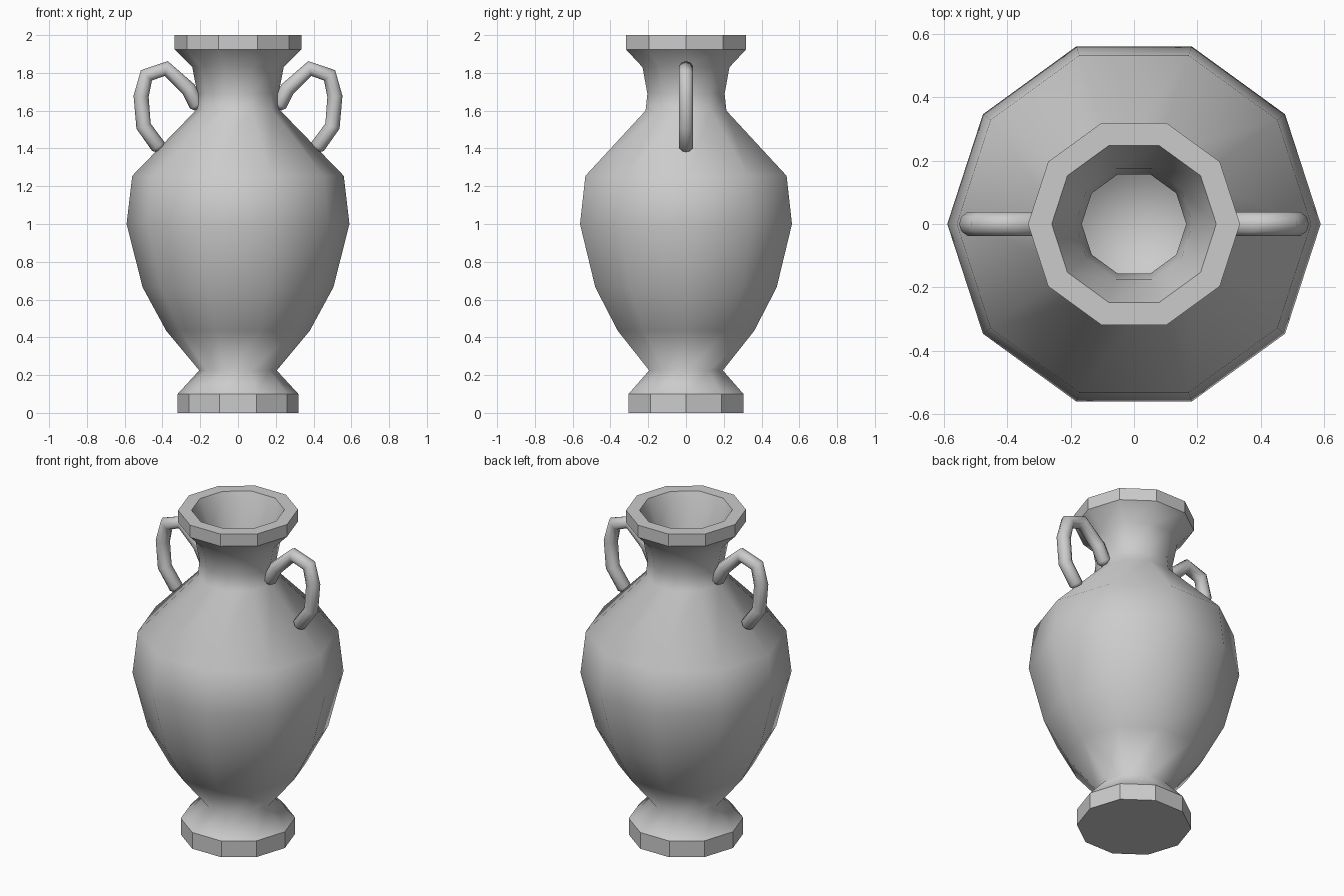
import bpy, bmesh, math
from mathutils import Vector

if "Cube" in bpy.data.objects:
    bpy.data.objects.remove(bpy.data.objects["Cube"])

SIDES = 10

clay = bpy.data.materials.new("grey clay")
clay.use_nodes = True
clay.diffuse_color = (0.6, 0.6, 0.6, 1)
clay.node_tree.nodes["Principled BSDF"].inputs["Base Color"].default_value = (0.6, 0.6, 0.6, 1)


def finish(name, bm):
    bmesh.ops.recalc_face_normals(bm, faces=bm.faces)
    mesh = bpy.data.meshes.new(name)
    bm.to_mesh(mesh)
    bm.free()
    mesh.materials.append(clay)
    obj = bpy.data.objects.new(name, mesh)
    bpy.context.collection.objects.link(obj)
    return obj


def bridge(bm, a, b):
    n = len(a)
    return [bm.faces.new((a[i], a[(i + 1) % n], b[(i + 1) % n], b[i])) for i in range(n)]


def vase(name, profile, sharp):
    """Revolve a (radius, height) profile; rings listed in sharp keep a hard edge."""
    bm = bmesh.new()
    rings = []
    for r, z in profile:
        angles = [math.tau * i / SIDES for i in range(SIDES)]
        rings.append([bm.verts.new((r * math.cos(a), r * math.sin(a), z)) for a in angles])
    for a, b in zip(rings, rings[1:]):
        for f in bridge(bm, a, b):
            f.smooth = True
    # underside and inner floor
    bm.faces.new(rings[0])
    floor = bm.verts.new((0, 0, profile[-1][1] - 0.02))
    for i in range(SIDES):
        bm.faces.new((rings[-1][i], rings[-1][(i + 1) % SIDES], floor)).smooth = True
    for k in sharp:
        for i in range(SIDES):
            bm.edges.get((rings[k][i], rings[k][(i + 1) % SIDES])).smooth = False
    # upright bands of the foot and the lip are faceted
    for f in bm.faces:
        heights = [v.co.z for v in f.verts]
        outer = min(v.co.xy.length for v in f.verts) > 0.3
        if outer and (max(heights) < 0.11 or min(heights) > 1.92):
            f.smooth = False
    return finish(name, bm)


def handle(name, path, radius, side, segments=10):
    """Sweep a round section along a path in the xz plane, with domed ends."""
    pts = [Vector((x * side, 0, z)) for x, z in path]
    bm = bmesh.new()
    rings = []

    def ring(centre, across, r):
        angles = [math.tau * i / segments for i in range(segments)]
        rings.append([bm.verts.new(centre + across * (r * math.cos(a))
                                   + Vector((0, radius * min(1, r / radius) * math.sin(a), 0)))
                      for a in angles])

    last = len(pts) - 1
    for i, p in enumerate(pts):
        before = (p - pts[i - 1]).normalized() if i else (pts[1] - p).normalized()
        after = (pts[i + 1] - p).normalized() if i < last else before
        tangent = (before + after).normalized()
        across = Vector((-tangent.z, 0, tangent.x))
        if i == 0:
            ring(p - tangent * radius * 0.5, across, radius * 0.6)
        ring(p, across, radius)
        if i == last:
            ring(p + tangent * radius * 0.5, across, radius * 0.6)
    for a, b in zip(rings, rings[1:]):
        bridge(bm, a, b)
    bm.faces.new(rings[0])
    bm.faces.new(rings[-1])
    for f in bm.faces:
        f.smooth = True
    return finish(name, bm)


# outer wall from foot to lip, then the inner wall back down
outer = [(0.32, 0), (0.32, 0.1), (0.205, 0.225), (0.38, 0.435), (0.505, 0.665),
         (0.59, 1.0), (0.56, 1.255), (0.225, 1.6), (0.215, 1.69), (0.242, 1.83),
         (0.335, 1.925), (0.335, 2.0)]
inner = [(0.26, 2.0), (0.185, 1.81), (0.165, 1.69), (0.175, 1.58), (0.5, 1.235),
         (0.53, 1.0), (0.45, 0.69), (0.33, 0.47), (0.15, 0.26)]
vase("vase_body", outer + inner, sharp=[0, 1, 10, 11, 12])

# a looped handle on each shoulder
loop = [(0.218, 1.63), (0.262, 1.715), (0.38, 1.823), (0.485, 1.787),
        (0.513, 1.675), (0.5, 1.518), (0.422, 1.41)]
for label, side in (("left", 1), ("right", -1)):
    handle(label + "_handle", loop, 0.04, side)
